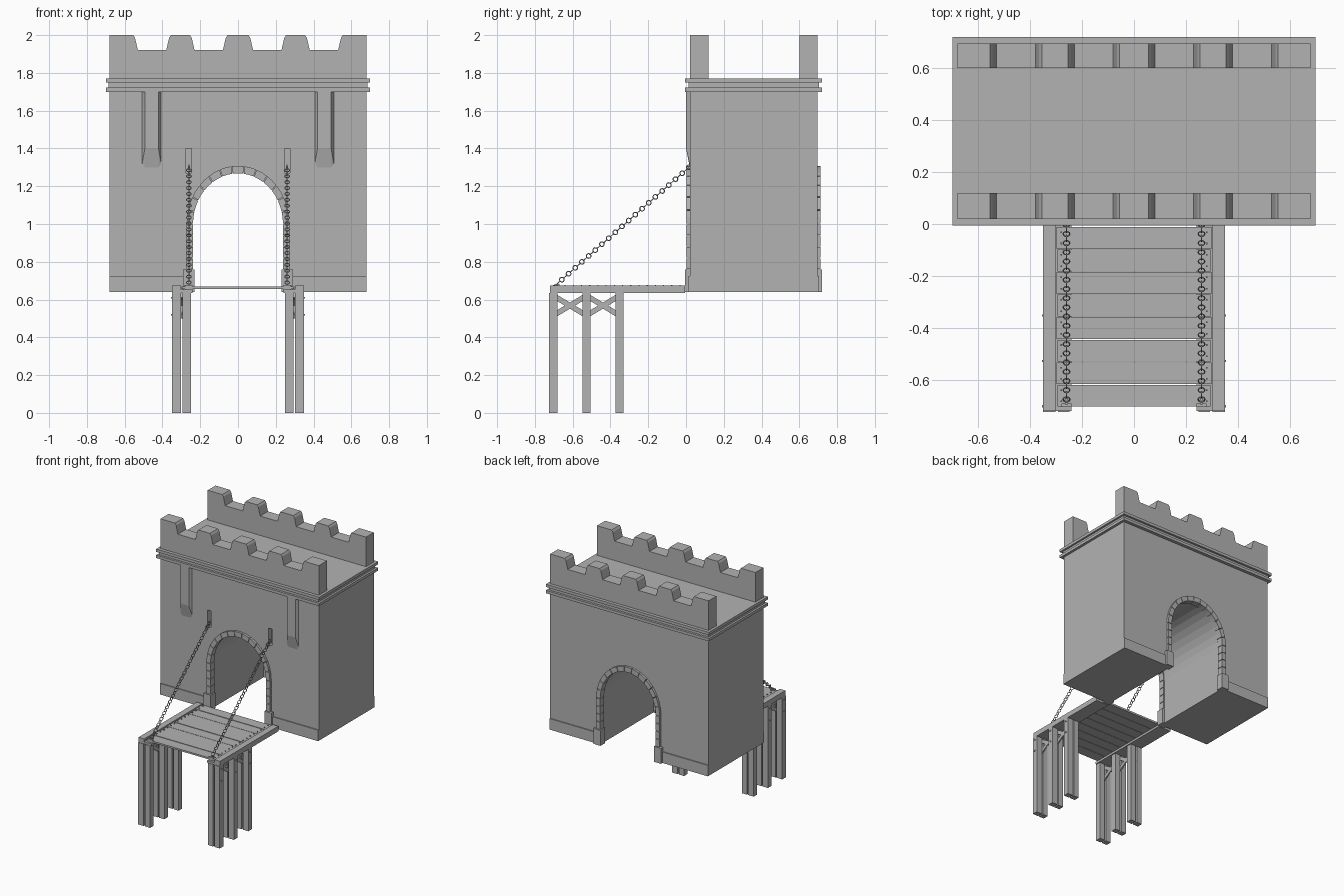
import bpy, bmesh, math
from mathutils import Vector, Matrix

if "Cube" in bpy.data.objects:
    bpy.data.objects.remove(bpy.data.objects["Cube"])

grey = bpy.data.materials.new("plain grey")
grey.diffuse_color = (0.45, 0.45, 0.45, 1)
grey.use_nodes = True
grey.node_tree.nodes["Principled BSDF"].inputs["Base Color"].default_value = grey.diffuse_color


def finish(name, bm):
    bmesh.ops.recalc_face_normals(bm, faces=bm.faces[:])
    me = bpy.data.meshes.new(name)
    bm.to_mesh(me)
    bm.free()
    me.materials.append(grey)
    ob = bpy.data.objects.new(name, me)
    bpy.context.collection.objects.link(ob)
    return ob


def add_box(bm, x0, x1, y0, y1, z0, z1):
    m = Matrix.Translation(((x0 + x1) / 2, (y0 + y1) / 2, (z0 + z1) / 2)) @ \
        Matrix.Diagonal((abs(x1 - x0), abs(y1 - y0), abs(z1 - z0), 1))
    bmesh.ops.create_cube(bm, size=1, matrix=m)


def add_prism(bm, pts, y0, y1):
    """Extrude an (x, z) outline along y."""
    a = [bm.verts.new((x, y0, z)) for x, z in pts]
    b = [bm.verts.new((x, y1, z)) for x, z in pts]
    bm.faces.new(a)
    bm.faces.new(b[::-1])
    for i in range(len(pts)):
        j = (i + 1) % len(pts)
        bm.faces.new((a[i], b[i], b[j], a[j]))


def add_ring(bm, matrix, radius, wire, n=12, m=6):
    rows = []
    for i in range(n):
        a = 2 * math.pi * i / n
        rows.append([])
        for j in range(m):
            b = 2 * math.pi * j / m
            r = radius + wire * math.cos(b)
            rows[i].append(bm.verts.new(
                matrix @ Vector((r * math.cos(a), r * math.sin(a), wire * math.sin(b)))))
    for i in range(n):
        for j in range(m):
            k, l = (i + 1) % n, (j + 1) % m
            bm.faces.new((rows[i][j], rows[k][j], rows[k][l], rows[i][l])).smooth = True


BASE, SPRING, TOP = 0.64, 1.0, 1.70
FRONT, BACK = 0.02, 0.695


def arch(a, rx, rz):
    return (rx * math.cos(a), SPRING + rz * math.sin(a))


# gatehouse body with arched passage, open at the bottom
bm = bmesh.new()
outline = [(0.68, BASE), (0.68, TOP), (-0.68, TOP), (-0.68, BASE), (-0.245, BASE)]
outline += [arch(math.pi * (1 - i / 16), 0.245, 0.275) for i in range(17)]
outline += [(0.245, BASE)]
add_prism(bm, outline, FRONT, BACK)
body = finish("gatehouse_body", bm)

# chain slots cut in the front wall
bm = bmesh.new()
for s in (-1, 1):
    add_box(bm, s * 0.246, s * 0.276, -0.02, 0.06, 1.27, 1.40)
cutter = finish("slot_cutter", bm)
cutter.hide_render = True
cutter.hide_viewport = True
mod = body.modifiers.new("slots", "BOOLEAN")
mod.operation = "DIFFERENCE"
mod.solver = "EXACT"
mod.object = cutter

# cornice bands and roof
bm = bmesh.new()
add_box(bm, -0.70, 0.70, -0.005, 0.72, 1.70, 1.722)
add_box(bm, -0.685, 0.685, 0.012, 0.703, 1.722, 1.748)
add_box(bm, -0.70, 0.70, -0.005, 0.72, 1.748, 1.77)
finish("cornice", bm)

# crenellated parapets, front and back
notches = [(-0.555, -0.355), (-0.255, -0.055), (0.055, 0.255), (0.355, 0.555)]
for name, y0, y1 in (("front_parapet", FRONT, 0.12), ("back_parapet", 0.6, BACK)):
    bm = bmesh.new()
    pts = [(-0.68, 1.77), (-0.68, 2.0)]
    for a, b in notches:
        pts += [(a, 2.0), (a + 0.01, 1.985), (a + 0.025, 1.92),
                (b - 0.025, 1.92), (b - 0.01, 1.985), (b, 2.0)]
    add_prism(bm, pts + [(0.68, 2.0), (0.68, 1.77)], y0, y1)
    finish(name, bm)

# plinths, jamb blocks and arch stones on both faces
for side, wall, d in (("front", FRONT, -1), ("back", BACK, 1)):
    bm = bmesh.new()
    for s in (-1, 1):
        add_box(bm, s * 0.28, s * 0.68, wall, wall + d * 0.008, BASE, 0.725)
    finish(side + "_plinth", bm)

    bm = bmesh.new()
    for s in (-1, 1):
        add_box(bm, s * 0.23, s * 0.29, wall - d * 0.03, wall + d * 0.026, BASE, 0.76)
        for i in range(4):
            z = 0.76 + 0.06 * i
            add_box(bm, s * 0.238, s * 0.272, wall - d * 0.03, wall + d * 0.018,
                    z + 0.002, z + 0.058)
    n = 13
    for i in range(n):
        a = math.pi * i / n + 0.007
        b = math.pi * (i + 1) / n - 0.007
        add_prism(bm, [arch(a, 0.238, 0.268), arch(a, 0.272, 0.308),
                       arch((a + b) / 2, 0.272, 0.308), arch(b, 0.272, 0.308),
                       arch(b, 0.238, 0.268), arch((a + b) / 2, 0.238, 0.268)],
                  wall - d * 0.03, wall + d * 0.018)
    finish(side + "_arch_stones", bm)

# shallow bevelled wall brackets under the cornice
bm = bmesh.new()
for s in (-1, 1):
    pts = []
    for y, z, w in ((FRONT, 1.70, 0.05), (0.0, 1.70, 0.036), (0.0, 1.40, 0.036),
                    (FRONT, 1.30, 0.036), (FRONT, 1.32, 0.05)):
        pts.append([bm.verts.new((s * 0.457 + k * w, y, z)) for k in (-1, 1)])
    (tb, tf, lf, lb, ls) = pts
    bm.faces.new((tf[0], tf[1], lf[1], lf[0]))
    bm.faces.new((lf[0], lf[1], lb[1], lb[0]))
    bm.faces.new((tb[0], tb[1], tf[1], tf[0]))
    bm.faces.new((tb[0], tb[1], ls[1], lb[1], lb[0], ls[0]))
    for k in (0, 1):
        bm.faces.new((tb[k], tf[k], lf[k], ls[k]))
        bm.faces.new((ls[k], lf[k], lb[k]))
finish("wall_brackets", bm)

# bridge planks
bm = bmesh.new()
pitch = 0.695 / 8
for i in range(8):
    y = -0.705 + pitch * i
    w = 0.295 + 0.004 * (i % 2)
    add_box(bm, -w, w, y + 0.0015, y + pitch - 0.0015, 0.655, 0.668 + 0.002 * (i % 3 == 1))
finish("bridge_planks", bm)

# nails in planks and posts
bm = bmesh.new()
for s in (-1, 1):
    for i in range(8):
        for f in (0.25, 0.75):
            y = -0.705 + pitch * (i + f)
            add_box(bm, s * 0.28 - 0.003, s * 0.28 + 0.003, y - 0.003, y + 0.003, 0.66, 0.676)
    for y in (-0.702, -0.527, -0.352):
        for z in (0.52, 0.61):
            add_box(bm, s * 0.34, s * 0.355, y - 0.004, y + 0.004, z - 0.004, z + 0.004)
finish("nails", bm)

# side beams: wide lower sill and outer rail
bm = bmesh.new()
for s in (-1, 1):
    add_box(bm, s * 0.24, s * 0.35, -0.72, -0.005, 0.635, 0.652)
    add_box(bm, s * 0.302, s * 0.35, -0.72, -0.005, 0.652, 0.675)
finish("side_beams", bm)

# paired support posts
bm = bmesh.new()
posts_y = (-0.702, -0.527, -0.352)
for s in (-1, 1):
    for y in posts_y:
        for x0, x1 in ((0.303, 0.35), (0.248, 0.293)):
            add_box(bm, s * x0, s * x1, y - 0.022, y + 0.022, 0, 0.636)
finish("support_posts", bm)

# cross braces sandwiched between the posts
bm = bmesh.new()
for s in (-1, 1):
    for ya, yb in zip(posts_y, posts_y[1:]):
        for d in (-1, 1):
            m = Matrix.Translation((s * 0.298, (ya + yb) / 2, 0.568)) @ \
                Matrix.Rotation(d * math.radians(31), 4, "X") @ \
                Matrix.Diagonal((0.010, 0.215, 0.028, 1))
            bmesh.ops.create_cube(bm, size=1, matrix=m)
finish("cross_braces", bm)

# lifting chains with alternating links
a, b = Vector((0, -0.675, 0.69)), Vector((0, 0.015, 1.30))
tilt = Matrix.Rotation(math.atan2(b.z - a.z, b.y - a.y), 4, "X")
count = 40
for s, name in ((-1, "left_chain"), (1, "right_chain")):
    bm = bmesh.new()
    for i in range(count):
        p = a.lerp(b, i / (count - 1)) + Vector((s * 0.26, 0, 0))
        turn = Matrix.Rotation(math.pi / 2 * (i % 2), 4, "Y")
        add_ring(bm, Matrix.Translation(p) @ tilt @ turn, 0.0125, 0.0028)
    finish(name, bm)

# chain anchors on the deck and in the wall slots
bm = bmesh.new()
for s in (-1, 1):
    add_box(bm, s * 0.24, s * 0.28, -0.704, -0.692, 0.65, 0.676)
    add_box(bm, s * 0.255, s * 0.265, -0.695, -0.670, 0.665, 0.683)
    add_box(bm, s * 0.255, s * 0.265, 0.01, 0.06, 1.295, 1.308)
finish("chain_anchors", bm)
